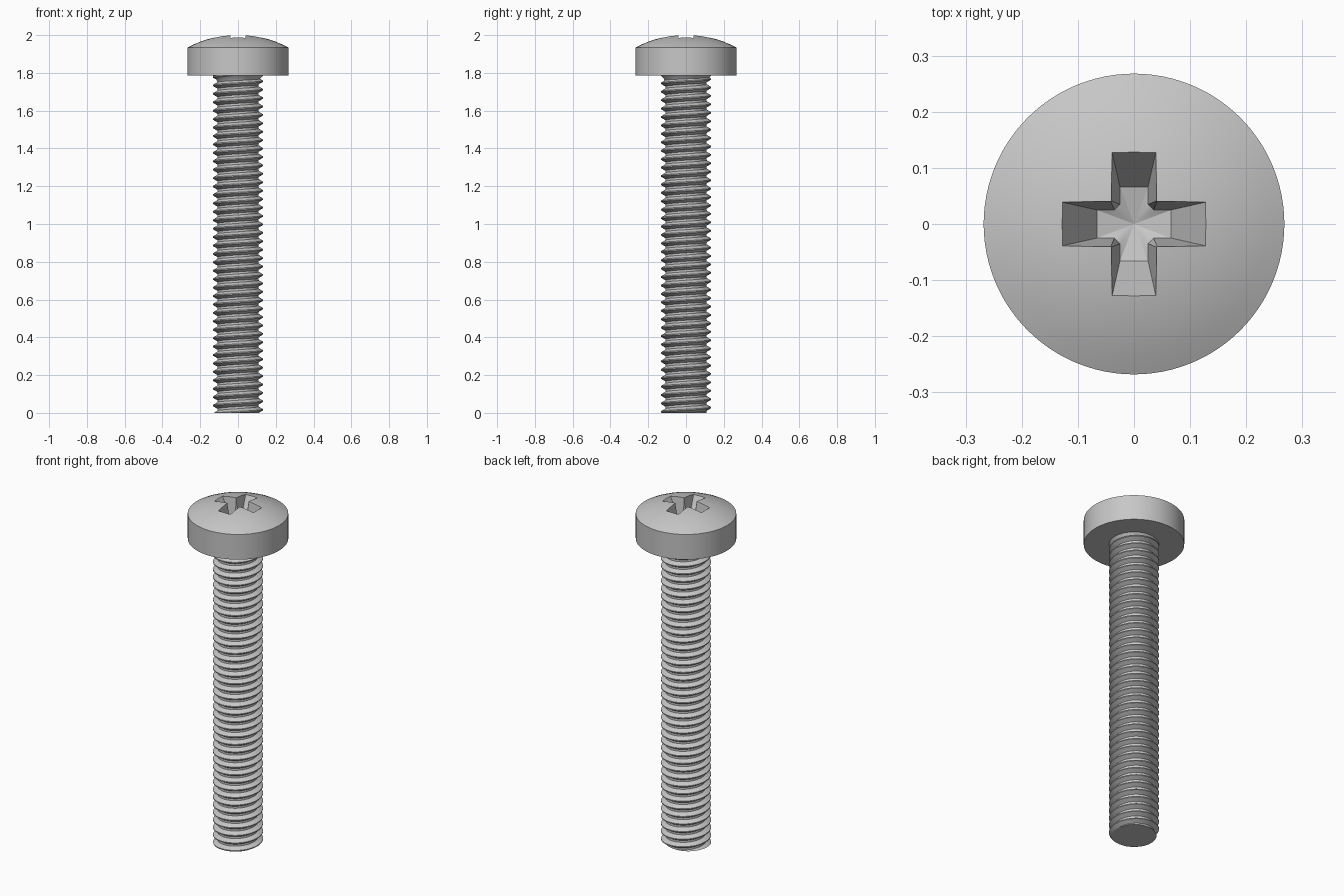
import bpy, bmesh
from math import pi, cos, sin, sqrt, radians

if "Cube" in bpy.data.objects:
    bpy.data.objects.remove(bpy.data.objects["Cube"])

HEAD_R, HEAD_BASE, SHOULDER, APEX = 0.268, 1.786, 1.934, 2.0014
CREST, ROOT, PITCH = 0.133, 0.109, 0.0446
SEGMENTS = 64

steel = bpy.data.materials.new("grey steel")
steel.use_nodes = True
grey = (0.57, 0.57, 0.57, 1)
steel.diffuse_color = grey
steel.node_tree.nodes["Principled BSDF"].inputs["Base Color"].default_value = grey


def make_object(name, bm):
    bmesh.ops.recalc_face_normals(bm, faces=bm.faces)
    mesh = bpy.data.meshes.new(name)
    bm.to_mesh(mesh)
    bm.free()
    obj = bpy.data.objects.new(name, mesh)
    bpy.context.collection.objects.link(obj)
    mesh.materials.append(steel)
    return obj


def lathe(name, profile, steps):
    """Spin an (r, z) profile that starts and ends on the axis."""
    bm = bmesh.new()
    verts = [bm.verts.new((r, 0, z)) for r, z in profile]
    edges = [bm.edges.new(pair) for pair in zip(verts, verts[1:])]
    bmesh.ops.spin(bm, geom=verts + edges, cent=(0, 0, 0), axis=(0, 0, 1),
                   angle=2 * pi, steps=steps)
    bmesh.ops.remove_doubles(bm, verts=bm.verts, dist=1e-5)
    return make_object(name, bm)


def smooth(obj):
    bpy.ops.object.select_all(action="DESELECT")
    obj.select_set(True)
    bpy.context.view_layer.objects.active = obj
    bpy.ops.object.shade_smooth_by_angle(angle=radians(30))


# Domed head: cylinder side with a shallow spherical cap
rise = APEX - SHOULDER
sphere_r = (HEAD_R ** 2 + rise ** 2) / (2 * rise)
cap = []
for i in range(9):
    r = HEAD_R * (1 - i / 8)
    cap.append((r, APEX - sphere_r + sqrt(sphere_r ** 2 - r ** 2)))
head = lathe("head", [(0, HEAD_BASE), (HEAD_R, HEAD_BASE)] + cap, 96)


# Tapered cross recess with a shallow pointed floor
def cross_ring(bm, length, width, inner, z):
    ring = []
    arm = [(length, -width), (length, width), (inner, width), (width, inner)]
    for q in range(4):
        c, s = (1, 0, -1, 0)[q], (0, 1, 0, -1)[q]
        ring += [bm.verts.new((x * c - y * s, x * s + y * c, z)) for x, y in arm]
    return ring


bm = bmesh.new()
low = cross_ring(bm, 0.066, 0.025, 0.035, 1.875)
high = cross_ring(bm, 0.137, 0.041, 0.0415, 2.003)
tip = bm.verts.new((0, 0, 1.86))
bm.faces.new(high)
for i in range(len(low)):
    j = (i + 1) % len(low)
    bm.faces.new((low[i], low[j], high[j], high[i]))
    bm.faces.new((low[j], low[i], tip))
cutter = make_object("recess_cutter", bm)
cutter.hide_render = True

cut = head.modifiers.new("cross recess", "BOOLEAN")
cut.operation = "DIFFERENCE"
cut.solver = "EXACT"
cut.object = cutter
bpy.context.view_layer.objects.active = head
head.select_set(True)
bpy.ops.object.modifier_apply(modifier=cut.name)
bpy.data.objects.remove(cutter)
smooth(head)

# Threaded shank: helical ridge surface, trimmed flat at both ends
ridge = [(-1 / 16, CREST), (1 / 16, CREST), (3 / 8, ROOT), (5 / 8, ROOT)]
turns = range(-2, int(HEAD_BASE / PITCH) + 4)
bm = bmesh.new()
columns = []
for i in range(SEGMENTS):
    a = 2 * pi * i / SEGMENTS
    columns.append([bm.verts.new((r * cos(a), r * sin(a),
                                  PITCH * (t + f + i / SEGMENTS - 0.625)))
                    for t in turns for f, r in ridge])
for i in range(SEGMENTS):
    left = columns[i]
    right = columns[i + 1] if i + 1 < SEGMENTS else columns[0][len(ridge):]
    for k in range(min(len(left), len(right)) - 1):
        bm.faces.new((left[k], right[k], right[k + 1], left[k + 1]))
for z, direction in ((0, -1), (HEAD_BASE + 0.004, 1)):
    bmesh.ops.bisect_plane(bm, geom=bm.verts[:] + bm.edges[:] + bm.faces[:],
                           dist=1e-6, plane_co=(0, 0, z),
                           plane_no=(0, 0, direction), clear_outer=True)
bmesh.ops.holes_fill(bm, edges=[e for e in bm.edges if e.is_boundary], sides=0)
smooth(make_object("threaded_shank", bm))

# Flared collar where the shank meets the head
smooth(lathe("collar", [(0, 1.752), (ROOT, 1.752), (0.116, 1.768),
                        (CREST, HEAD_BASE), (0, HEAD_BASE)], SEGMENTS))
